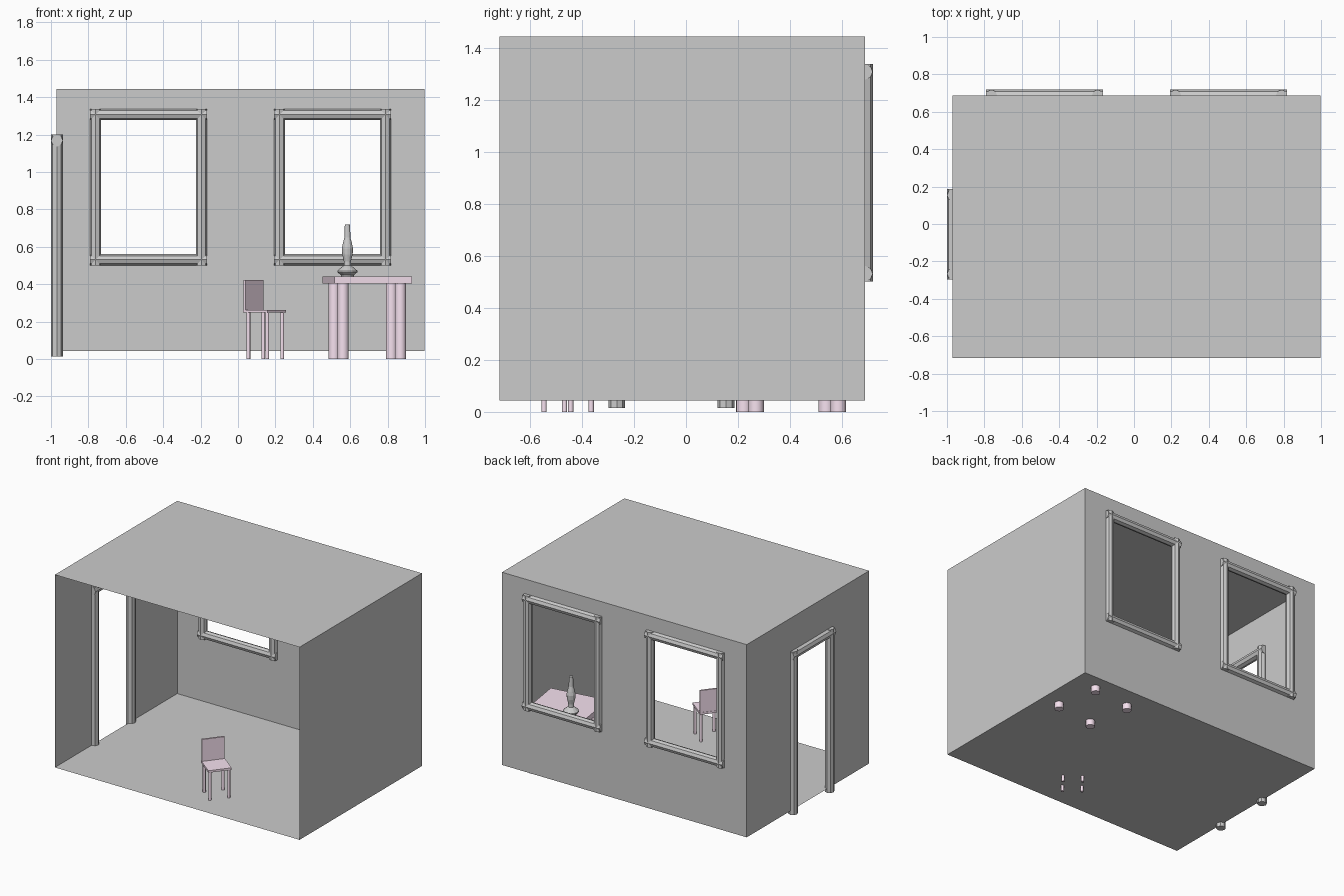
import bpy, bmesh
from math import pi, cos, sin, radians
from mathutils import Matrix, Vector

if "Cube" in bpy.data.objects:
    bpy.data.objects.remove(bpy.data.objects["Cube"])

pink = bpy.data.materials.new("pink_paint")
pink.diffuse_color = (0.93, 0.76, 0.87, 1)
pink.use_nodes = True
pink.node_tree.nodes["Principled BSDF"].inputs["Base Color"].default_value = pink.diffuse_color


def finish(bm, name, mat=None):
    me = bpy.data.meshes.new(name)
    bm.to_mesh(me)
    bm.free()
    ob = bpy.data.objects.new(name, me)
    bpy.context.collection.objects.link(ob)
    if mat:
        me.materials.append(mat)
    return ob


def sheet(name, us, vs, to3d, holes=(), flip=False):
    """Thin wall made of a grid of quads, leaving out the hole cells."""
    bm = bmesh.new()
    grid = [[bm.verts.new(to3d(u, v)) for v in vs] for u in us]
    for i in range(len(us) - 1):
        for j in range(len(vs) - 1):
            if (i, j) not in holes:
                f = bm.faces.new((grid[i][j], grid[i + 1][j],
                                  grid[i + 1][j + 1], grid[i][j + 1]))
                if flip:
                    f.normal_flip()
    return finish(bm, name)


def bar(name, a, b, r, sides=8, mat=None, smooth=False):
    """Straight prism from a to b."""
    a, b = Vector(a), Vector(b)
    d = b - a
    rot = d.to_track_quat('Z', 'Y').to_matrix().to_4x4()
    bm = bmesh.new()
    bmesh.ops.create_cone(bm, cap_ends=True, segments=sides, radius1=r, radius2=r,
                          depth=d.length, matrix=Matrix.Translation((a + b) / 2) @ rot)
    for f in bm.faces:
        f.smooth = smooth and len(f.verts) == 4
    return finish(bm, name, mat)


def box(name, lo, hi, frame, mat):
    lo, hi = Vector(lo), Vector(hi)
    bm = bmesh.new()
    bmesh.ops.create_cube(bm, size=1, matrix=frame @ Matrix.Translation((lo + hi) / 2)
                          @ Matrix.Diagonal((*(hi - lo), 1)))
    return finish(bm, name, mat)


# Room shell, open at the front
X0, X1, Y0, Y1, Z0, Z1 = -0.97, 0.997, -0.717, 0.688, 0.043, 1.443
sheet("floor", (X0, X1), (Y0, Y1), lambda u, v: (u, v, Z0), flip=True)
sheet("ceiling", (X0, X1), (Y0, Y1), lambda u, v: (u, v, Z1))
sheet("right_wall", (Y0, Y1), (Z0, Z1), lambda u, v: (X1, u, v))

# Window and door centre lines
wins = [(-0.762, -0.195), (0.222, 0.789)]
wz0, wz1, wr = 0.531, 1.307, 0.03
dy0, dy1, dz1, dr = -0.266, 0.154, 1.168, 0.032
sheet("back_wall", (X0, *wins[0], *wins[1], X1), (Z0, wz0, wz1, Z1),
      lambda u, v: (u, Y1, v), holes={(1, 1), (3, 1)}, flip=True)
sheet("left_wall", (Y0, dy0, dy1, Y1), (Z0, dz1, Z1),
      lambda u, v: (X0, u, v), holes={(1, 0)}, flip=True)

# Window frames
for side, (xa, xb) in zip(("left", "right"), wins):
    for part, x in (("left", xa), ("right", xb)):
        bar(f"{side}_window_{part}_jamb", (x, Y1, wz0 - wr), (x, Y1, wz1 + wr), wr)
    for part, z in (("sill", wz0), ("head", wz1)):
        bar(f"{side}_window_{part}", (xa - wr, Y1, z), (xb + wr, Y1, z), wr)

# Door frame
for part, y in (("front", dy0), ("back", dy1)):
    bar(f"door_{part}_post", (-0.968, y, 0.014), (-0.968, y, dz1 + dr), dr)
bar("door_lintel", (-0.968, dy0 - dr, dz1), (-0.968, dy1 + dr, dz1), dr)

# Table
table = Matrix.Translation((0.691, 0.404, 0)) @ Matrix.Rotation(radians(8.6), 4, 'Z')
box("table_top", (-0.21, -0.215, 0.404), (0.21, 0.215, 0.442), table, pink)
for sx, nx in ((-1, "left"), (1, "right")):
    for sy, ny in ((-1, "front"), (1, "back")):
        p = Vector((sx * 0.155, sy * 0.16, 0))
        bar(f"table_{ny}_{nx}_leg", table @ p, table @ (p + Vector((0, 0, 0.41))),
            0.03, 16, pink, True)

# Chair, local +x is the direction it faces
chair = Matrix.Translation((0.146, -0.455, 0)) @ Matrix.Rotation(radians(-38), 4, 'Z')
box("chair_seat", (-0.088, -0.08, 0.248), (0.078, 0.08, 0.263), chair, pink)
box("chair_back", (-0.086, -0.078, 0.26), (-0.073, 0.078, 0.422), chair, pink)
for sx, nx in ((-1, "back"), (1, "front")):
    for sy, ny in ((-1, "right"), (1, "left")):
        p = Vector((sx * 0.064, sy * 0.065, 0))
        bar(f"chair_{nx}_{ny}_leg", chair @ p, chair @ (p + Vector((0, 0, 0.25))),
            0.01, 12, pink, True)

# Oil lamp, turned profile (radius, height)
profile = [(0.034, 0.442), (0.036, 0.450), (0.053, 0.464), (0.053, 0.472), (0.034, 0.489),
           (0.019, 0.500), (0.019, 0.522), (0.028, 0.560), (0.030, 0.590),
           (0.025, 0.615), (0.016, 0.650), (0.014, 0.720)]
n = 12
bm = bmesh.new()
rings = [[bm.verts.new((0.585 + r * cos(2 * pi * k / n), 0.484 + r * sin(2 * pi * k / n), z))
          for k in range(n)] for r, z in profile]
for lo, hi in zip(rings, rings[1:]):
    for k in range(n):
        m = (k + 1) % n
        bm.faces.new((lo[k], lo[m], hi[m], hi[k]))
bm.faces.new(rings[0][::-1])
bm.faces.new(rings[-1])
finish(bm, "oil_lamp")
